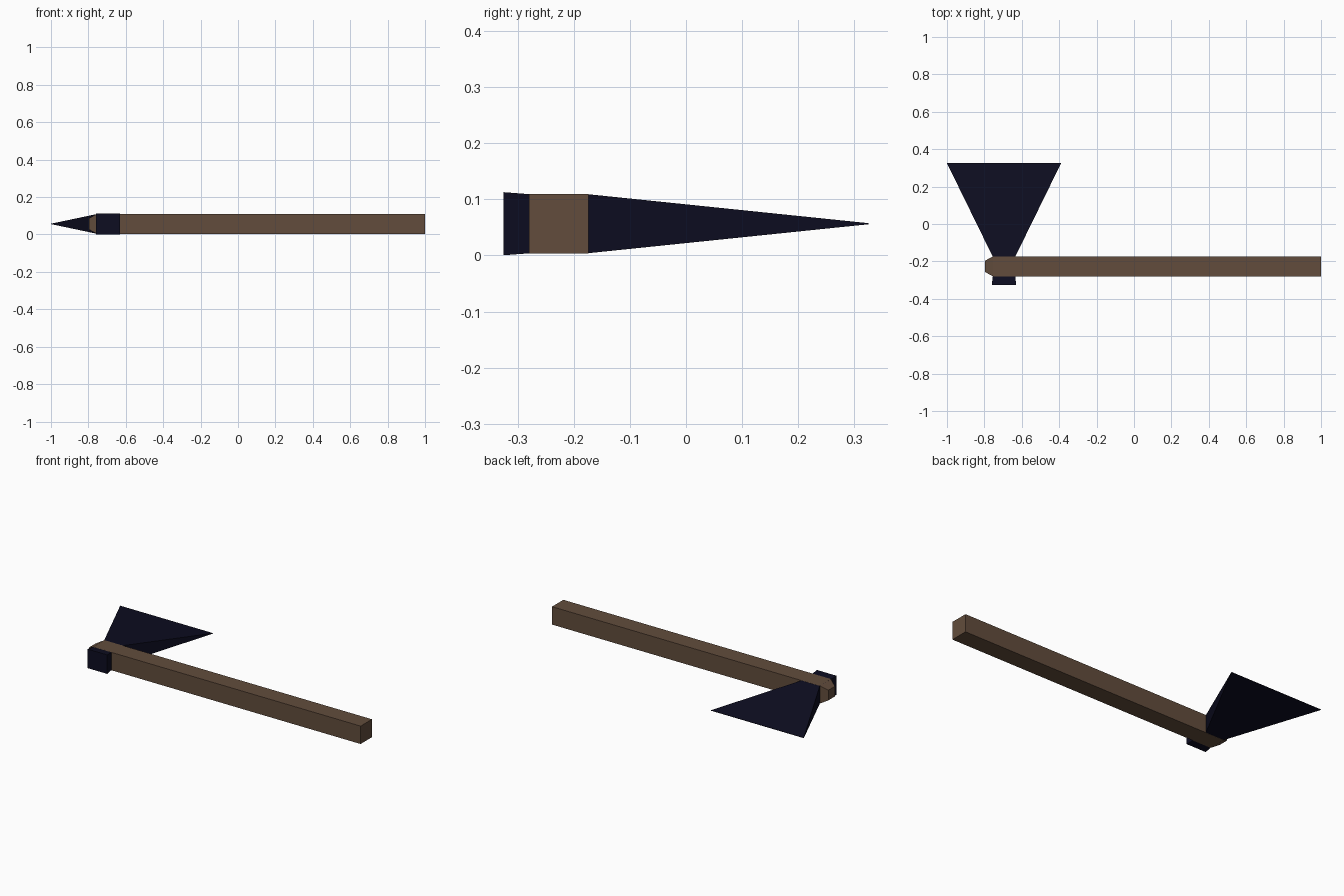
import bpy, bmesh

if "Cube" in bpy.data.objects:
    bpy.data.objects.remove(bpy.data.objects["Cube"])

ZC = 0.0565  # mid height shared by handle and head


def material(name, rgb):
    m = bpy.data.materials.new(name)
    m.diffuse_color = (*rgb, 1.0)
    m.use_nodes = True
    m.node_tree.nodes["Principled BSDF"].inputs["Base Color"].default_value = m.diffuse_color
    return m


def loft(name, rings, mat):
    """Skin a row of four-cornered rings and cap both ends."""
    bm = bmesh.new()
    loops = [[bm.verts.new(p) for p in ring] for ring in rings]
    for a, b in zip(loops, loops[1:]):
        for i in range(4):
            j = (i + 1) % 4
            bm.faces.new((a[i], a[j], b[j], b[i]))
    bm.faces.new(loops[0])
    bm.faces.new(loops[-1])
    bmesh.ops.recalc_face_normals(bm, faces=bm.faces)
    mesh = bpy.data.meshes.new(name)
    bm.to_mesh(mesh)
    bm.free()
    mesh.materials.append(mat)
    obj = bpy.data.objects.new(name, mesh)
    bpy.context.collection.objects.link(obj)
    return obj


def ring_x(x, half):
    """Square section across the handle."""
    yc = -0.2265
    return [(x, yc + sy * half, ZC + sz * half)
            for sy, sz in ((-1, -1), (1, -1), (1, 1), (-1, 1))]


def ring_y(y, x0, x1, half):
    """Rectangular section across the axe head."""
    return [(x0, y, ZC - half), (x1, y, ZC - half),
            (x1, y, ZC + half), (x0, y, ZC + half)]


wood = material("brown wood", (0.122, 0.073, 0.045))
iron = material("dark navy iron", (0.004, 0.004, 0.015))

# Handle: square bar with a tapered tip past the head
loft("handle", [ring_x(-0.797, 0.03), ring_x(-0.754, 0.053), ring_x(1.0, 0.053)], wood)

# Head: flared poll, narrow eye inside the handle, blade thinning to its edge
loft("axe_head", [
    ring_y(-0.325, -0.760, -0.630, 0.0562),
    ring_y(-0.278, -0.755, -0.635, 0.0526),
    ring_y(-0.175, -0.755, -0.635, 0.0526),
    ring_y(0.325, -1.0, -0.39, 0.001),
], iron)
